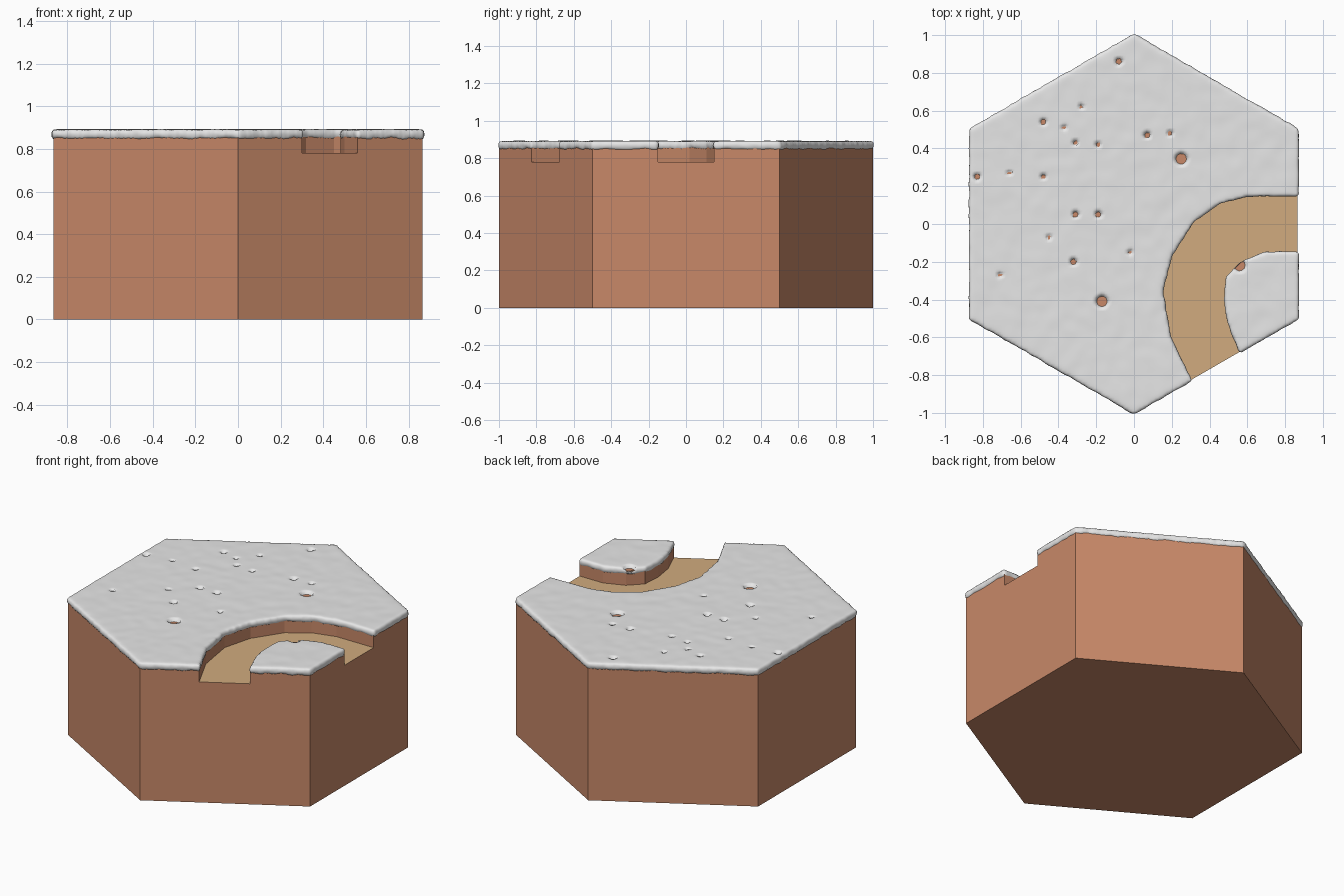
import bpy, bmesh, math
from mathutils import Vector, noise

if "Cube" in bpy.data.objects:
    bpy.data.objects.remove(bpy.data.objects["Cube"])

FLOOR, DIRT_TOP = 0.78, 0.872
SNOW_LOW, SNOW_HIGH = 0.843, 0.892


def material(name, rgb):
    mat = bpy.data.materials.new(name)
    mat.use_nodes = True
    mat.diffuse_color = (*rgb, 1)
    mat.node_tree.nodes["Principled BSDF"].inputs["Base Color"].default_value = (*rgb, 1)
    return mat


earth = material("brown earth", (0.58, 0.25, 0.14))
sand = material("tan sand", (0.64, 0.41, 0.21))
snow_white = material("snow white", (0.8, 0.8, 0.8))


def prism(name, outline, low, high, *mats):
    """Extrude a flat outline straight up from low to high."""
    bm = bmesh.new()
    face = bm.faces.new([bm.verts.new((x, y, low)) for x, y in outline])
    top = bmesh.ops.extrude_face_region(bm, geom=[face])["geom"]
    for v in top:
        if isinstance(v, bmesh.types.BMVert):
            v.co.z = high
    bmesh.ops.recalc_face_normals(bm, faces=bm.faces)
    mesh = bpy.data.meshes.new(name)
    bm.to_mesh(mesh)
    bm.free()
    obj = bpy.data.objects.new(name, mesh)
    bpy.context.collection.objects.link(obj)
    for mat in mats:
        mesh.materials.append(mat)
    return obj


def apply_modifier(obj, kind, **settings):
    mod = obj.modifiers.new(kind.title(), kind)
    for key, value in settings.items():
        setattr(mod, key, value)
    bpy.context.view_layer.objects.active = obj
    bpy.ops.object.modifier_apply(modifier=mod.name)


def hexagon(radius):
    angles = [math.radians(30 + 60 * i) for i in range(6)]
    return [(radius * math.cos(a), radius * math.sin(a)) for a in angles]


# Curved road outline, running out past two neighbouring sides
road_outer = [(1.1, .15), (.6, .15), (.45, .11), (.32, .02), (.2, -.16),
              (.15, -.35), (.19, -.6), (.3, -.825), (.35, -.91)]
road_inner = [(.61, -.76), (.56, -.675), (.5, -.53), (.48, -.4),
              (.49, -.28), (.57, -.2), (.7, -.15), (1.1, -.15)]
cutter = prism("road_cutter", road_outer + road_inner, FLOOR, 1.1)
cutter.hide_render = True
cutter.hide_viewport = False

# Earth block with the sunken road
block = prism("earth_block", hexagon(1), 0, DIRT_TOP, earth, sand)
apply_modifier(block, "BOOLEAN", operation="DIFFERENCE", solver="EXACT", object=cutter)
for face in block.data.polygons:
    on_floor = abs(face.center.z - FLOOR) < 0.01 and face.normal.z > 0.9
    face.material_index = 1 if on_floor else 0

# Snow blanket, softened from the same outline
snow = prism("snow_blanket", hexagon(1.003), SNOW_LOW, SNOW_HIGH, snow_white)
apply_modifier(snow, "BOOLEAN", operation="DIFFERENCE", solver="EXACT", object=cutter)
apply_modifier(snow, "REMESH", mode="VOXEL", voxel_size=0.012)
apply_modifier(snow, "SMOOTH", factor=0.5, iterations=5)
bpy.data.objects.remove(cutter)

# Melted holes, small and large, as (x, y)
holes = {
    0.009: [(-.28, .62), (-.37, .51), (-.31, .43), (-.19, .42), (.19, .48), (-.66, .27),
            (-.48, .25), (-.45, -.07), (-.02, -.15), (-.71, -.27)],
    0.013: [(-.08, .86), (-.48, .54), (.07, .47), (-.83, .25), (-.31, .05),
            (-.19, .05), (-.32, -.2)],
    0.024: [(.25, .345), (-.17, -.41), (.56, -.22)],
}
pits = [(Vector(p), r) for r, places in holes.items() for p in places]

# Lumpy surface and drooping rim
mesh = snow.data
normals = [v.normal.copy() for v in mesh.vertices]
for v, n in zip(mesh.vertices, normals):
    p = v.co.copy()
    side = 1 - abs(n.z)
    lump = noise.noise(p * 14)
    v.co += n * (0.002 * lump + side * (0.005 + 0.004 * noise.noise(p * 25)))
    if p.z < 0.86:
        v.co.z += 0.007 * noise.noise(Vector((p.x, p.y, 0)) * 16)
    if n.z > 0.3:
        for centre, r in pits:
            d = (p.xy - centre).length / (1.5 * r)
            if d < 1:
                v.co.z = max(0.852, v.co.z - 0.05 * (1 - d * d))
mesh.update()
bpy.ops.object.select_all(action="DESELECT")
snow.select_set(True)
bpy.context.view_layer.objects.active = snow
bpy.ops.object.shade_smooth()
